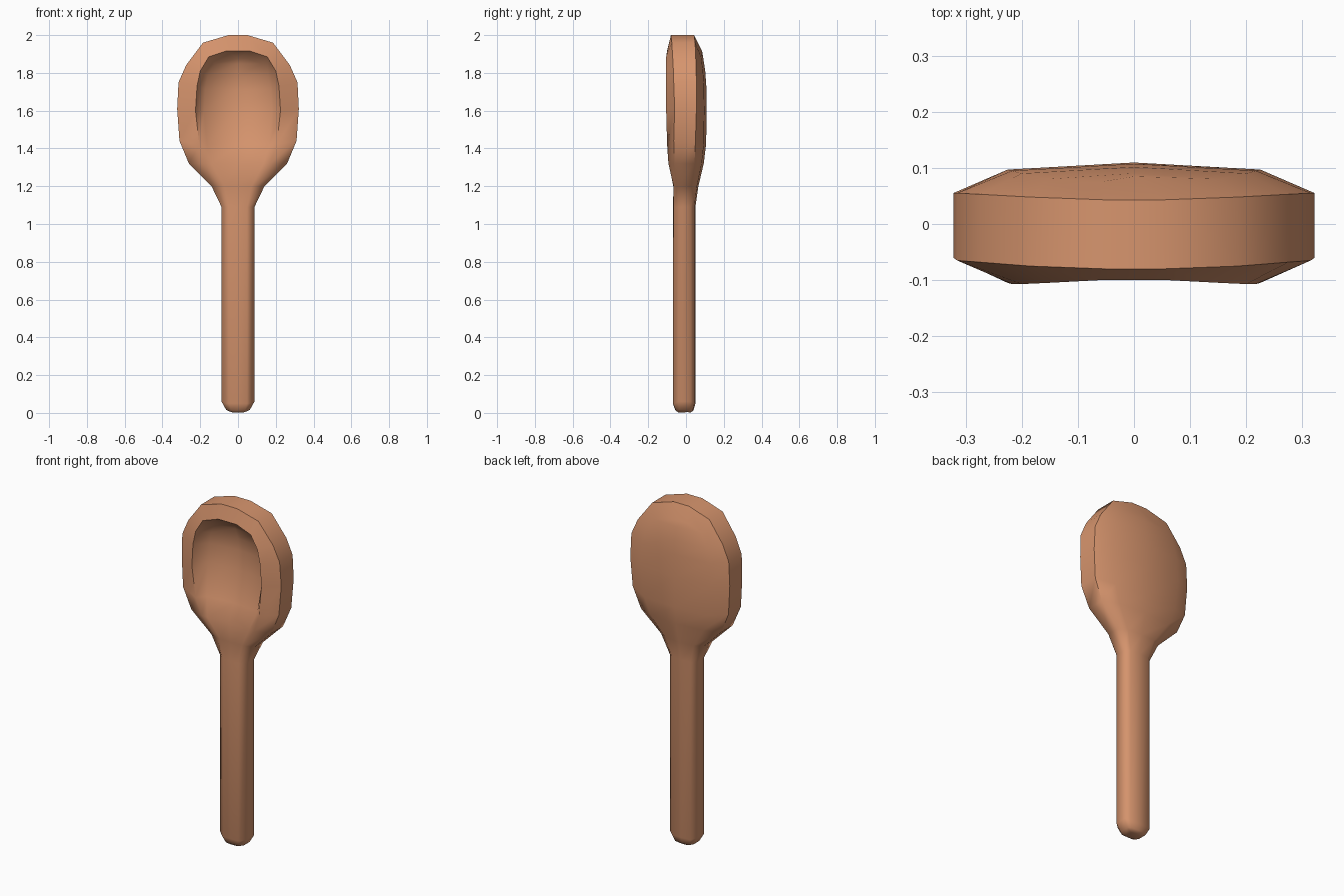
import bpy, bmesh, math

wood = bpy.data.materials.new("warm wood")
wood.diffuse_color = (0.68, 0.3, 0.155, 1)

# Stations from handle tip to bowl tip:
# outline x, z | side wall front y, back y | rim x, z, y | floor edge y, floor centre y | back y
HANDLE = [
    (.035, .004, -.025, .01, .025, .002, -.035, -.04, -.04, .022),
    (.062, .015, -.035, .02, .045, .013, -.05, -.055, -.056, .035),
    (.087, .06, -.04, .025, .06, .05, -.063, -.068, -.07, .044),
    (.087, 1.09, -.04, .025, .06, 1.09, -.063, -.067, -.068, .044),
    (.14, 1.2, -.045, .03, .09, 1.2, -.063, -.066, -.067, .058),
    (.26, 1.32, -.06, .045, .17, 1.32, -.093, -.091, -.088, .083),
]
BOWL = [
    (.31, 1.44, -.065, .05, .205, 1.42, -.1, -.055, -.04, .094),
    (.322, 1.61, -.06, .055, .225, 1.6, -.105, -.02, 0, .097),
    (.315, 1.75, -.065, .055, .217, 1.73, -.107, -.015, .005, .095),
    (.275, 1.84, -.068, .053, .2, 1.81, -.107, -.02, 0, .09),
    (.185, 1.96, -.075, .048, .155, 1.885, -.105, -.04, -.025, .08),
    (.05, 2.0, -.08, .043, .06, 1.917, -.1, -.045, -.035, .075),
]


def ring(bm, row):
    """Closed cross-section: front centre, right half, back centre, left half."""
    ox, oz, yf, yb, rx, rz, ry, fy, cy, by = row
    fz = 1.6 + (rz - 1.6) * .87 if rz > 1.6 else rz
    half = [(.8 * rx, fy, fz), (rx, ry, rz), (ox, yf, oz), (ox, yb, oz), (rx, by, rz)]
    left = [(-x, y, z) for x, y, z in reversed(half)]
    pts = [(0, cy, fz)] + half + [(0, by * 1.13, rz)] + left
    return [bm.verts.new(p) for p in pts]


# Spoon body: loft the stations, then close both ends
bm = bmesh.new()
rings = [ring(bm, r) for r in HANDLE + BOWL]
for a, b in zip(rings, rings[1:]):
    for j in range(12):
        k = (j + 1) % 12
        bm.faces.new((a[j], a[k], b[k], b[j]))
bm.faces.new(rings[0])
top = rings[-1]
for ids in ((11, 0, 1, 2, 10), (10, 2, 3, 9), (9, 3, 4, 8), (8, 4, 5, 6, 7)):
    bm.faces.new([top[i] for i in ids])
bmesh.ops.recalc_face_normals(bm, faces=bm.faces)

mesh = bpy.data.meshes.new("spoon")
bm.to_mesh(mesh)
bm.free()
mesh.materials.append(wood)
spoon = bpy.data.objects.new("spoon", mesh)
bpy.context.collection.objects.link(spoon)
bpy.context.view_layer.objects.active = spoon
spoon.select_set(True)
bpy.ops.object.shade_smooth_by_angle(angle=math.radians(60))
